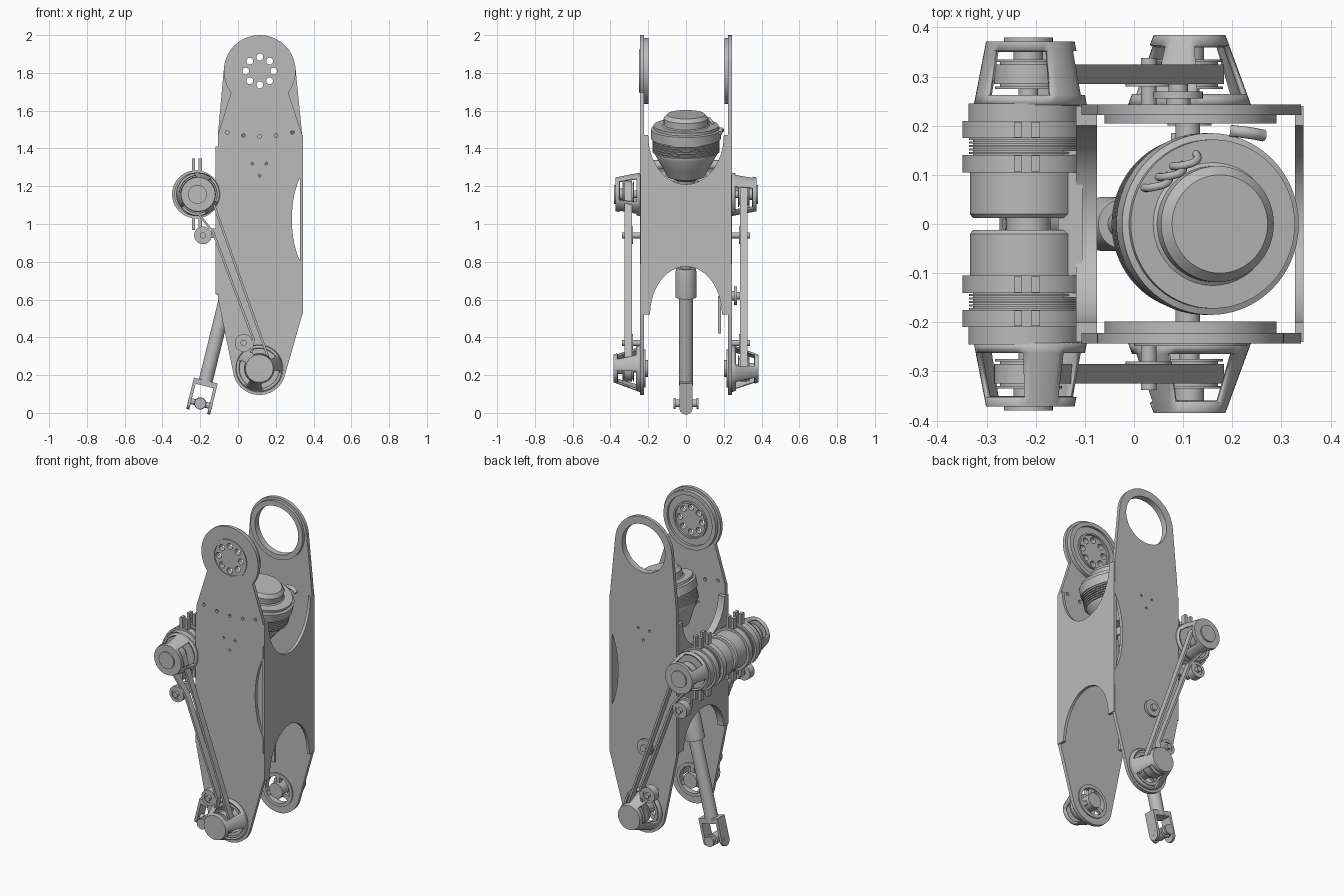
import bpy, bmesh, math
from mathutils import Vector, Matrix

cube = bpy.data.objects.get("Cube")
if cube:
    bpy.data.objects.remove(cube)

metal = bpy.data.materials.new("plain grey")
metal.use_nodes = True
metal.diffuse_color = (0.5, 0.5, 0.5, 1)
metal.node_tree.nodes["Principled BSDF"].inputs["Base Color"].default_value = (0.5, 0.5, 0.5, 1)
parts = []


def add(name, mesh, matrix=Matrix()):
    mesh.materials.clear()
    mesh.materials.append(metal)
    ob = bpy.data.objects.new(name, mesh)
    ob.matrix_world = matrix
    bpy.context.collection.objects.link(ob)
    parts.append(ob)
    return ob


def from_bmesh(name, bm, matrix=Matrix()):
    bmesh.ops.recalc_face_normals(bm, faces=bm.faces)
    mesh = bpy.data.meshes.new(name)
    bm.to_mesh(mesh)
    bm.free()
    return add(name, mesh, matrix)


def from_curve(name, curve, matrix=Matrix()):
    tmp = bpy.data.objects.new("tmp", curve)
    bpy.context.collection.objects.link(tmp)
    dg = bpy.context.evaluated_depsgraph_get()
    mesh = bpy.data.meshes.new_from_object(tmp.evaluated_get(dg))
    bpy.data.objects.remove(tmp)
    return add(name, mesh, matrix)


def arc(cx, cz, rx, a0=0, a1=360, n=48, rz=None):
    rz = rz or rx
    last = n if a1 - a0 == 360 else n - 1
    angles = [math.radians(a0 + (a1 - a0) * i / last) for i in range(n)]
    return [(cx + rx * math.cos(a), cz + rz * math.sin(a)) for a in angles]


def plate(name, loops, d0, d1, across_x=False):
    """Flat plate with holes; d0..d1 is its span in y, or in x if across_x."""
    curve = bpy.data.curves.new(name, "CURVE")
    curve.dimensions, curve.fill_mode = "2D", "BOTH"
    curve.extrude = abs(d1 - d0) / 2
    for loop in loops:
        sp = curve.splines.new("POLY")
        sp.points.add(len(loop) - 1)
        for p, (u, v) in zip(sp.points, loop):
            p.co = (u, v, 0, 1)
        sp.use_cyclic_u = True
    mid = (d0 + d1) / 2
    turn = Matrix.Rotation(math.pi / 2, 4, "X")
    if across_x:
        turn = Matrix.Translation((mid, 0, 0)) @ Matrix.Rotation(math.pi / 2, 4, "Z") @ turn
    else:
        turn = Matrix.Translation((0, mid, 0)) @ turn
    return from_curve(name, curve, turn)


def lathe(name, profile, origin, axis, matrix=Matrix(), n=48):
    bm = bmesh.new()
    vs = [bm.verts.new((r, 0, h)) for r, h in profile]
    es = [bm.edges.new(e) for e in zip(vs, vs[1:])]
    bmesh.ops.spin(bm, geom=vs + es, cent=(0, 0, 0), axis=(0, 0, 1), angle=math.tau, steps=n)
    bmesh.ops.remove_doubles(bm, verts=bm.verts, dist=1e-5)
    rot = Vector((0, 0, 1)).rotation_difference(Vector(axis)).to_matrix().to_4x4()
    return from_bmesh(name, bm, matrix @ Matrix.Translation(origin) @ rot)


def rod(name, r, h0, h1, origin, axis, matrix=Matrix()):
    return lathe(name, [(0, h0), (r, h0), (r, h1), (0, h1)], origin, axis, matrix, 32)


def box(name, centre, size, matrix=Matrix()):
    bm = bmesh.new()
    bmesh.ops.create_cube(bm, size=1, matrix=Matrix.Translation(centre) @ Matrix.Diagonal((*size, 1)))
    return from_bmesh(name, bm, matrix)


def ribs(r, depth, h0, h1, count):
    step = (h1 - h0) / count
    return [(r - depth * k, h0 + step * (i + f)) for i in range(count)
            for k, f in ((1, 0), (1, .4), (0, .4), (0, 1))]


def cage(name, origin, side, r0, h0, r1, h1, phase):
    """Tapered guard with three windows and a closed end."""
    n, bm, rings = 48, bmesh.new(), []
    for t in (0, .15, .85, 1):
        r, h = r0 + (r1 - r0) * t, h0 + (h1 - h0) * t
        rings.append([bm.verts.new((x, y, h)) for x, y in arc(0, 0, r, n=n)])
    for band in range(3):
        for i in range(n):
            if band == 1 and (i + phase) % 16 < 10:
                continue
            j, a, b = (i + 1) % n, rings[band], rings[band + 1]
            bm.faces.new((a[i], a[j], b[j], b[i]))
    bm.faces.new(rings[-1])
    rot = Vector((0, 0, 1)).rotation_difference(Vector((0, side, 0))).to_matrix().to_4x4()
    ob = from_bmesh(name, bm, Matrix.Translation(origin) @ rot)
    mod = ob.modifiers.new("thickness", "SOLIDIFY")
    mod.thickness = .012


# Side plates
HX, HZ = .115, 1.81     # head pivot
KX, KZ = .113, .235     # lower pivot
MX, MZ = -.215, 1.157   # drive motors
lower = [(-.107, 1.47), (-.107, .61)] + arc(KX, KZ, .14, 192, 344, 32) + [(.34, .52)]
lower += arc(.42, 1.025, .135, 233, 127, 20, .3) + [(.34, 1.47)]
bolts = [(.075, 1.32), (.15, 1.32), (.115, 1.255)]
row = [(HX + .0865 * i, 1.463 + .0055 * i * i) for i in range(-2, 3)]
hub_holes = [arc(x, z, .018, n=20) for x, z in arc(HX, HZ, .074, n=8)]
bore = arc(KX, KZ, .1)
dots = [arc(x, z, .007, n=12) for x, z in bolts]
plate("front_plate", [arc(HX, HZ, .19, -37, 217, 56) + lower, bore] + hub_holes + dots
      + [arc(x, z, .01, n=12) for x, z in row], -.243, -.222)
plate("back_plate", [arc(HX, HZ, .19, 6, 174, 40) + lower, bore, arc(HX, HZ, .145)] + dots, .222, .243)

# Head joint discs
plate("head_disc", [arc(HX, HZ, .175)] + hub_holes, -.222, -.212)
plate("head_disc_rim", [arc(HX, HZ, .175), arc(HX, HZ, .15)], -.222, -.198)
plate("head_hub_ring", [arc(HX, HZ, .115), arc(HX, HZ, .1)], -.248, -.243)
plate("head_hub_inner_ring", [arc(HX, HZ, .11), arc(HX, HZ, .1)], -.212, -.2)
plate("head_open_ring", [arc(HX, HZ, .175), arc(HX, HZ, .145)], .205, .222)


# End walls with curved notches at top and bottom
def wall(name, top, bottom, notch_top, notch_bottom, x0, x1):
    outline = [(-.24, bottom), (-.24, top)] + arc(0, top, .2, 180, 360, 32, top - notch_top)
    outline += [(.24, top), (.24, bottom)] + arc(0, bottom, .19, 0, 180, 32, notch_bottom - bottom)
    plate(name, [outline], x0, x1, True)


wall("left_wall", 1.47, .52, 1.21, .775, .328, .345)
wall("right_wall", 1.41, .63, 1.21, .82, -.118, -.075)
box("motor_mount", (-.13, 0, MZ), (.05, .3, .14))
box("inner_cable_strip", (.1, .178, .52), (.05, .015, .2))
lathe("back_knob", [(0, 0), (.025, 0), (.025, .015), (.05, .015), (.05, .03), (.02, .03), (.02, .045), (0, .045)],
      (.09, .24, .62), (0, 1, 0))

# Motors, belt drives and lower joints on both sides
d = math.degrees(math.atan2(KZ - MZ, KX - MX))


def belt_loop(r, shift):
    idle = [(-.138, .956), (.077, .386)]
    return (arc(KX, KZ, r, d - 90, d + 90, 24) + arc(MX, MZ, r, d + 90, d + 270, 24)
            + [(x + .945 * shift, z + .33 * shift) for x, z in idle])


motor = [(0, .012), (.105, .012), (.112, .02), (.112, .105), (.127, .105), (.127, .14)]
motor += ribs(.114, .008, .14, .175, 5)
motor += [(.127, .175), (.127, .21), (.115, .21), (.115, .245), (0, .245)]
pulley = [(0, .22), (.02, .22), (.02, .275), (.068, .275), (.068, .28), (.058, .28), (.058, .33),
          (.068, .33), (.068, .335), (.03, .335), (.03, .365), (0, .365)]
idler = [(0, .235), (.016, .235), (.016, .28), (.047, .28), (.047, .325), (.03, .325), (.03, .32),
         (.016, .32), (.016, .338), (0, .338)]
for side, word in ((-1, "front"), (1, "back")):
    ax = (0, side, 0)
    lathe(word + "_motor", motor, (MX - .007, 0, MZ), ax, n=64)
    cage(word + "_motor_cage", (MX + .004, 0, MZ), side, .115, .243, .09, .372, 3)
    rod(word + "_motor_end_cap", .05, .37, .38, (MX, 0, MZ), ax)
    cage(word + "_lower_cage", (KX, 0, KZ), side, .125, .243, .073, .385, 11)
    for x, z, end in ((MX, MZ, "upper"), (KX, KZ, "lower")):
        lathe(f"{word}_{end}_pulley", pulley, (x, 0, z), ax)
    for x, z, end in ((-.185, .94, "upper"), (.03, .37, "lower")):
        lathe(f"{word}_{end}_idler", idler, (x, 0, z), ax)
    box(word + "_idler_arm", (-.15, side * .232, .95), (.1, .02, .05))
    plate(word + "_belt", [belt_loop(.07, 0), belt_loop(.058, .012)], side * .285, side * .325)
    # Lower bearing with spokes
    plate(word + "_lower_bearing", [arc(KX, KZ, .1), arc(KX, KZ, .08)], side * .215, side * .25)
    rod(word + "_lower_hub", .045, .2, .26, (KX, 0, KZ), ax)
    for k in range(3):
        turn = Matrix.Translation((KX, side * .23, KZ)) @ Matrix.Rotation(math.tau * (k / 3 + .08), 4, "Y")
        box(word + "_bearing_spoke", (.06, 0, 0), (.06, .02, .025), turn)
    # Clamp ears above and below the motor
    for x in (-.236, -.2):
        for up in (-1, 1):
            for y in (.123, .192):
                box(word + "_clamp_ear", (x, side * y, MZ + up * .15), (.017, .032, .08))

rod("motor_link_shaft", .045, -.02, .02, (MX, 0, MZ), (0, 1, 0))

# Tilted linear actuator
A = Matrix.Translation((-.2, 0, .05)) @ Matrix.Rotation(math.atan(.245), 4, "Y")
Z, O = (0, 0, 1), (0, 0, 0)
lathe("actuator_rod", [(0, .1), (.037, .1), (.037, .58), (.055, .58), (.055, .72), (.05, .74), (.03, .74),
                       (.03, 1.22), (0, 1.22)], O, Z, A)
drum = [(0, 1.18), (.045, 1.18), (.05, 1.22), (.1, 1.24), (.13, 1.3), (.165, 1.36)]
drum += ribs(.178, .012, 1.37, 1.445, 6)
drum += [(.185, 1.445), (.185, 1.495), (.172, 1.5), (.172, 1.515), (.125, 1.515), (.118, 1.52), (.118, 1.555),
         (.1, 1.575), (0, 1.575)]
lathe("actuator_motor", drum, O, Z, A, 72)
for y in (-1, 1):
    rod("actuator_trunnion", .025, .1, .22, (0, 0, 1.3), (0, y, 0), A)

# Clevis with crossed pins
box("clevis_bridge", (0, 0, .11), (.13, .07, .03), A)
for x in (-1, 1):
    box("clevis_tine", (x * .057, 0, .05), (.016, .07, .12), A)
    rod("clevis_tine_end", .035, -.008, .008, (x * .057, 0, -.01), (1, 0, 0), A)
rod("cross_pin", .016, -.066, .066, (0, 0, 0), (1, 0, 0), A)
lathe("cross_spool", [(0, -.066), (.03, -.066), (.03, -.055), (.02, -.055), (.02, -.03), (.032, -.03), (.032, .03),
                      (.02, .03), (.02, .055), (.03, .055), (.03, .066), (0, .066)], O, (0, 1, 0), A)


# Motor cables
def cable(name, pts, r):
    curve = bpy.data.curves.new(name, "CURVE")
    curve.dimensions, curve.bevel_depth, curve.use_fill_caps = "3D", r, True
    sp = curve.splines.new("BEZIER")
    sp.bezier_points.add(len(pts) - 1)
    for p, co in zip(sp.bezier_points, pts):
        p.co = co
        p.handle_left_type = p.handle_right_type = "AUTO"
    from_curve(name, curve, A)


for i in range(3):
    x, y = -.13 + .03 * i, .075 + .022 * i
    cable("phase_wire", [(x - .02, y, 1.49), (x, y, 1.535), (x + .03, y + .01, 1.535), (x + .035, y + .03, 1.5)], .008)
cable("sensor_cable", [(.04, .19, 1.5), (.08, .185, 1.51), (.11, .18, 1.5)], .012)

# Smooth curved surfaces, keep edges crisp
bpy.ops.object.select_all(action="DESELECT")
for ob in parts:
    ob.select_set(True)
bpy.context.view_layer.objects.active = parts[0]
bpy.ops.object.shade_smooth_by_angle(angle=math.radians(30))
